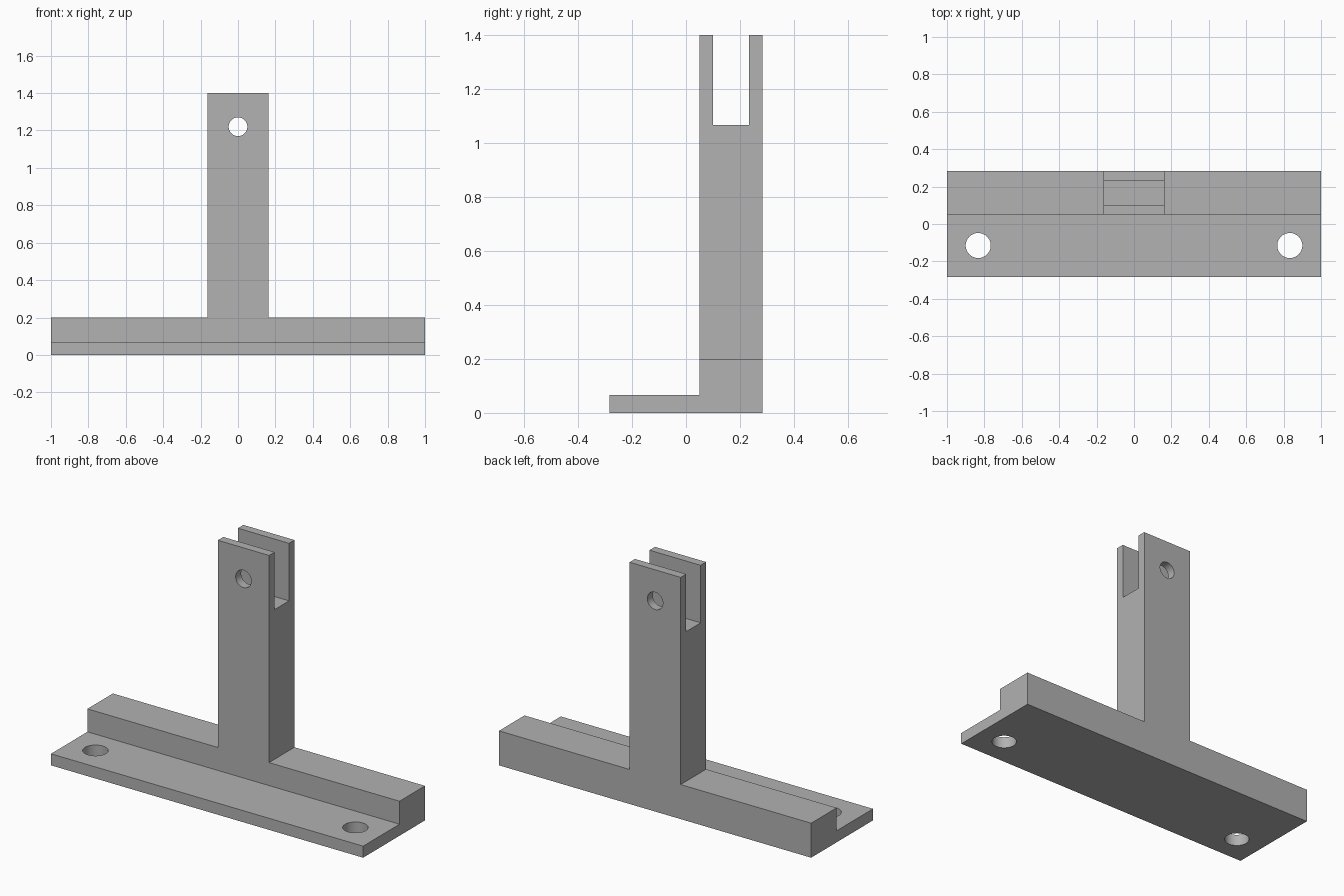
import bpy
import bmesh
from mathutils import Matrix, Vector

cube = bpy.data.objects.get("Cube")
if cube:
    bpy.data.objects.remove(cube, do_unlink=True)

BACK, LEDGE_Y = 0.283, 0.05
FLANGE_Z, LEDGE_Z, TOP = 0.067, 0.2, 1.4
POST_X = 0.164

grey = bpy.data.materials.new("plain grey")
grey.use_nodes = True
color = (0.445, 0.445, 0.445, 1)
grey.diffuse_color = color
grey.node_tree.nodes["Principled BSDF"].inputs["Base Color"].default_value = color


def make(name, bm):
    bmesh.ops.recalc_face_normals(bm, faces=bm.faces)
    mesh = bpy.data.meshes.new(name)
    bm.to_mesh(mesh)
    bm.free()
    mesh.materials.append(grey)
    obj = bpy.data.objects.new(name, mesh)
    bpy.context.collection.objects.link(obj)
    return obj


def prism(name, points, depth):
    """Closed outline extruded along the vector depth."""
    bm = bmesh.new()
    face = bm.faces.new([bm.verts.new(p) for p in points])
    extruded = bmesh.ops.extrude_face_region(bm, geom=[face], use_keep_orig=True)
    moved = [g for g in extruded["geom"] if isinstance(g, bmesh.types.BMVert)]
    bmesh.ops.translate(bm, vec=Vector(depth), verts=moved)
    return make(name, bm)


def cylinder(name, radius, length, center, along_y=False):
    bm = bmesh.new()
    turn = Matrix.Rotation(1.5707963 if along_y else 0, 4, "X")
    bmesh.ops.create_cone(bm, cap_ends=True, segments=48, radius1=radius,
                          radius2=radius, depth=length,
                          matrix=Matrix.Translation(center) @ turn)
    return make(name, bm)


def cut(target, cutter):
    cutter.hide_render = True
    mod = target.modifiers.new("cut", "BOOLEAN")
    mod.operation, mod.solver, mod.object = "DIFFERENCE", "EXACT", cutter
    bpy.context.view_layer.objects.active = target
    bpy.ops.object.modifier_apply(modifier=mod.name)
    bpy.data.objects.remove(cutter, do_unlink=True)


# Upright post and rear ledge, one inverted T outline
half = [(POST_X, TOP), (POST_X, LEDGE_Z), (1, LEDGE_Z), (1, 0)]
outline = half + [(-x, z) for x, z in reversed(half)]
post = prism("post_and_ledge", [(x, LEDGE_Y, z) for x, z in outline],
             (0, BACK - LEDGE_Y, 0))

# Thin mounting flange in front of the ledge
flange = prism("mounting_flange",
               [(-1, -BACK, 0), (1, -BACK, 0), (1, LEDGE_Y, 0), (-1, LEDGE_Y, 0)],
               (0, 0, FLANGE_Z))

# Fork slot and pivot hole at the top of the post
slot = [(-0.3, 0.1, 1.067), (-0.3, 0.233, 1.067), (-0.3, 0.233, 1.6), (-0.3, 0.1, 1.6)]
cut(post, prism("slot_cutter", slot, (0.6, 0, 0)))
cut(post, cylinder("pivot_cutter", 0.05, 1, (0, 0.17, 1.22), along_y=True))

# Screw holes at both ends of the flange
for side in (-1, 1):
    cut(flange, cylinder("screw_cutter", 0.067, 0.4, (side * 0.833, -0.115, 0)))

# Smooth hole walls with crisp edges
for obj in (post, flange):
    bpy.ops.object.select_all(action="DESELECT")
    obj.select_set(True)
    bpy.context.view_layer.objects.active = obj
    bpy.ops.object.shade_smooth_by_angle()
